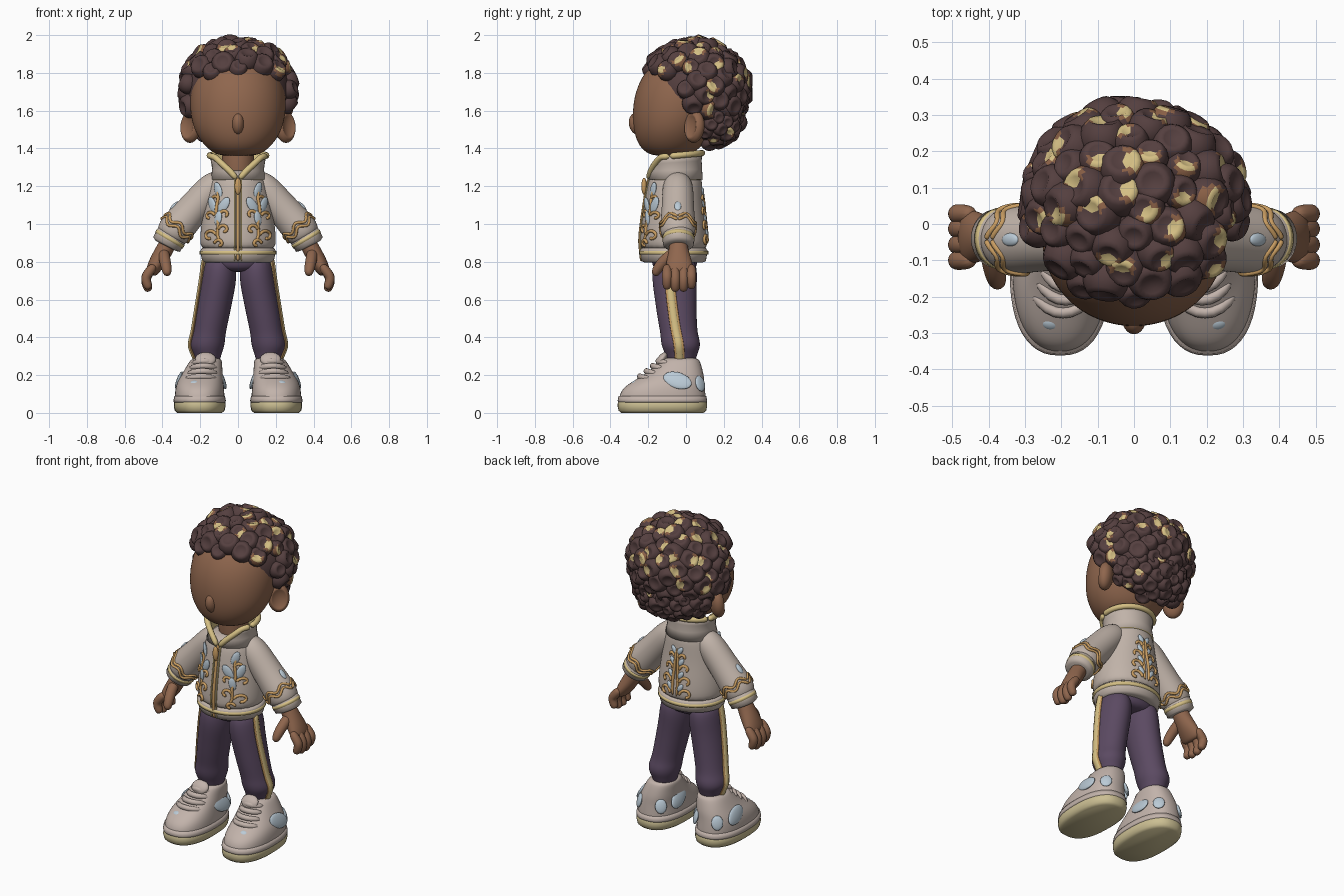
import bpy, bmesh, math, random
from mathutils import Vector, Matrix

random.seed(4)
if bpy.data.objects.get("Cube"):
    bpy.data.objects.remove(bpy.data.objects["Cube"], do_unlink=True)

def material(name, *rgb):
    m = bpy.data.materials.new(name)
    m.use_nodes = True
    m.diffuse_color = (*rgb, 1)
    m.node_tree.nodes["Principled BSDF"].inputs["Base Color"].default_value = (*rgb, 1)
    return m

SKIN = material("brown skin", .275, .133, .075)
HAIR = material("dark hair", .09, .05, .05)
COPPER = material("copper hair", .25, .115, .06)
PALE = material("pale gold", .66, .52, .23)
GOLD = material("gold thread", .58, .335, .12)
CREAM = material("cream cloth", .53, .45, .395)
PURPLE = material("purple cloth", .105, .068, .122)
BLUE = material("pale blue", .5, .6, .68)
LEATHER = material("shoe leather", .54, .45, .405)
SOLE = material("sole rubber", .6, .52, .29)

def finish(name, bm, mats, mirror=False, sub=0):
    me = bpy.data.meshes.new(name)
    bm.to_mesh(me)
    bm.free()
    me.shade_smooth()
    ob = bpy.data.objects.new(name, me)
    bpy.context.scene.collection.objects.link(ob)
    for m in mats:
        me.materials.append(m)
    if mirror:
        ob.modifiers.new("mirror", 'MIRROR').use_mirror_merge = False
    if sub:
        s = ob.modifiers.new("smooth", 'SUBSURF')
        s.levels = s.render_levels = sub
    return ob

def loft(name, rings, mat, mirror=False, sub=2, n=20, power=2, flat=False):
    """Skin rings (x, y, z, width, depth) along their path, or in level slices."""
    bm = bmesh.new()
    pts = [Vector(r[:3]) for r in rings]
    loops = []
    for i, r in enumerate(rings):
        t = Vector((0, 0, 1)) if flat else (pts[min(i + 1, len(pts) - 1)] - pts[max(i - 1, 0)]).normalized()
        ref = Vector((0, 1, 0)) if abs(t.y) < .95 else Vector((1, 0, 0))
        u = (ref - t * ref.dot(t)).normalized()
        v = u.cross(t)
        loops.append([])
        for k in range(n):
            a = math.tau * k / n
            c, s = [math.copysign(abs(w) ** (2 / power), w) for w in (math.cos(a), math.sin(a))]
            loops[-1].append(bm.verts.new(pts[i] + v * r[3] * c + u * r[4] * s))
    for a, b in zip(loops, loops[1:]):
        for k in range(n):
            j = (k + 1) % n
            bm.faces.new((a[k], a[j], b[j], b[k]))
    bm.faces.new(loops[0][::-1])
    bm.faces.new(loops[-1])
    bmesh.ops.recalc_face_normals(bm, faces=bm.faces)
    return finish(name, bm, [mat], mirror, sub)

def cord(name, pts, r, mat, mirror=True):
    return loft(name, [(*p, r, r) for p in pts], mat, mirror, sub=1, n=6)

def add_ball(bm, loc, scale, normal, tilt=0, dimple=1, tipped=False, seg=16):
    """Squashed ball facing along normal, hollowed above the dimple height."""
    verts = bmesh.ops.create_uvsphere(bm, u_segments=seg, v_segments=seg - 2, radius=1)["verts"]
    if tipped:
        for f in {f for v in verts for f in v.link_faces}:
            c = f.calc_center_median()
            near = c.x * .5 + c.z * .87
            f.material_index = 2 if near > .88 else 1 if near > .7 and c.x > .1 else 0
    for v in verts:
        v.co.z = min(v.co.z, 2 * dimple - v.co.z)
    rot = Vector(normal).to_track_quat('Z', 'Y').to_matrix().to_4x4()
    mat = Matrix.Translation(loc) @ rot @ Matrix.Rotation(tilt, 4, 'Z') @ Matrix.Diagonal((*scale, 1))
    bmesh.ops.transform(bm, matrix=mat, verts=verts)

def ball(name, loc, scale, mat, normal=(0, 0, 1), mirror=False, seg=20, **kw):
    bm = bmesh.new()
    add_ball(bm, loc, scale, normal, seg=seg, **kw)
    return finish(name, bm, [mat], mirror)

# Head, nose, ears and neck
loft("head", [(0, -.09, 1.36, .08, .07), (0, -.085, 1.375, .13, .125), (0, -.08, 1.42, .185, .175),
              (0, -.07, 1.5, .236, .21), (0, -.045, 1.6, .256, .24), (0, -.025, 1.7, .254, .245),
              (0, -.01, 1.8, .225, .215), (0, .01, 1.9, .14, .14)], SKIN, n=32, flat=True)
ball("nose", (0, -.256, 1.53), (.034, .06, .046), SKIN, (0, -.97, -.26), seg=28)
ball("ears", (.25, .045, 1.515), (.062, .086, .045), SKIN, (.66, -.72, .1), True, dimple=.68, seg=28)
loft("neck", [(0, -.045, 1.2, .085, .085), (0, -.045, 1.32, .085, .085), (0, -.045, 1.48, .09, .09)], SKIN)

# Hair: two scalp caps covered with round curls, some with light hollow tips
curls = bmesh.new()
for centre, radii, count, size in (((0, .046, 1.715), (.272, .256, .23), 135, .06),
                                   ((0, .125, 1.56), (.225, .152, .125), 90, .046)):
    ball("scalp_hair", centre, radii, HAIR, seg=32)
    crown = size > .05
    for i in range(count):
        h = 1 - 2 * (i + .5) / count
        a = i * math.pi * (3 - math.sqrt(5))
        d = Vector((math.sqrt(1 - h * h) * math.cos(a), math.sqrt(1 - h * h) * math.sin(a), h))
        p = Vector(centre) + d * Vector(radii)
        if (p.y < -.015 and p.z < 1.8) or (p.z < 1.62 and p.y < .1) or (not crown and p.z > 1.64):
            continue
        s = size * random.uniform(.82, 1.12)
        n = d + Vector([random.uniform(-.35, .35) for _ in range(3)])
        add_ball(curls, p, (s, s, s), n, random.uniform(0, 6), .8, random.random() < (.5 if crown else .15))
finish("hair_curls", curls, [HAIR, COPPER, PALE])

# Jacket body and hem
TORSO = [(0, -.065, .85, .19, .172), (0, -.065, .9, .205, .182), (0, -.065, 1, .196, .172), (0, -.065, 1.1, .178, .157),
         (0, -.06, 1.2, .158, .147), (0, -.055, 1.25, .14, .138), (0, -.05, 1.29, .1, .1)]
loft("jacket_body", TORSO, CREAM, n=28, flat=True)
loft("jacket_hem", [(0, -.065, z, rx, rx - .02) for z, rx in ((.795, .17), (.803, .19), (.86, .2), (.872, .19))],
     CREAM, sub=0, n=48, flat=True)
loft("hem_stripe", [(0, -.065, z, .203, .183) for z in (.838, .858)], PALE, sub=0, n=48, flat=True)

# Open collar with a pale lining and rim
bm = bmesh.new()
rows = []
for z, rx, ry, gap in ((1.235, .15, .144, .03), (1.29, .137, .14, .3), (1.335, .143, .138, .65), (1.375, .15, .14, .95)):
    angles = [(math.pi - gap) * (k / 20 - 1) for k in range(41)]
    rows.append([bm.verts.new((rx * math.sin(a), -.055 + ry * math.cos(a), z - (z - 1.235) * .09 * (1 - math.cos(a))))
                 for a in angles])
for lo, hi in zip(rows, rows[1:]):
    for k in range(40):
        bm.faces.new((lo[k], hi[k], hi[k + 1], lo[k + 1]))
edge = [r[0] for r in rows[:-1]] + rows[-1] + [r[-1] for r in rows[-2::-1]]
cord("collar_rim", [v.co.copy() for v in edge], .02, PALE, False)
solid = finish("collar", bm, [CREAM, PALE]).modifiers.new("thickness", 'SOLIDIFY')
solid.thickness = .02
solid.material_offset = solid.material_offset_rim = 1

def on_torso(x, z, side):
    """Point and normal on the jacket front (-1) or back (1)."""
    a, b = next((p, q) for p, q in zip(TORSO, TORSO[1:]) if z <= q[2])
    f = max(0, (z - a[2]) / (b[2] - a[2]))
    y, rx, ry = [a[i] + (b[i] - a[i]) * f for i in (1, 3, 4)]
    dy = side * ry * math.sqrt(max(0, 1 - (x / rx) ** 2))
    return Vector((x, y + dy, z)), Vector((x / rx ** 2, dy / ry ** 2, 0))

def vine(name, pts, side):
    cord(name, [on_torso(x, z, side)[0] for x, z in pts], .0105, GOLD)

def scroll(cx, cz, r, start, turn):
    return [(cx + r * (1 - k / 14) * math.cos(start + turn * k / 10),
             cz + r * (1 - k / 14) * math.sin(start + turn * k / 10)) for k in range(11)]

def leaf(name, x, z, side, tilt, size):
    p, n = on_torso(x, z, side)
    ball(name, p, (.021 * size, .04 * size, .009), BLUE, n, True, tilt=tilt)

# Zip and pull
for x, r, mat in ((0, .011, GOLD), (.018, .005, PALE)):
    cord("zip", [on_torso(x, .8 + .045 * k, -1)[0] for k in range(11)], r, mat, x > 0)
ball("zip_pull", (0, -.222, 1.2), (.018, .014, .045), GOLD)

# Embroidery on the front and back
vine("front_stem", [(.08, .89), (.12, .94), (.095, 1), (.125, 1.07), (.1, 1.13), (.11, 1.2)], -1)
for cx, cz, r, turn in ((.15, .935, .036, -5), (.075, .97, .03, 5), (.1, .895, .027, 5), (.15, 1.04, .028, -4.5),
                        (.07, 1.05, .026, 4.5), (.125, 1.13, .022, -4)):
    vine("front_scroll", scroll(cx, cz, r, 3 if turn < 0 else 0, turn), -1)
for x, z, tilt, size in ((.105, 1.18, -.4, 1.1), (.075, 1.1, .6, 1.2), (.135, 1.1, -.5, 1.2), (.105, 1.03, .2, 1)):
    leaf("front_leaf", x, z, -1, tilt, size)
vine("back_stem", [(.012, .89), (.02, .97), (.012, 1.05), (.004, 1.19)], 1)
for cx, cz, r, turn in ((.07, .91, .04, -5), (.065, .985, .038, -4.5), (.055, 1.06, .034, -4), (.04, 1.13, .026, -3.5)):
    vine("back_scroll", scroll(cx, cz, r, 3.3, turn), 1)
    leaf("back_leaf", cx * .5, cz + .04, 1, .6, .7)

# Sleeves, cuffs and sleeve embroidery
loft("sleeves", [(x, -.043, z, r, r) for x, z, r in
                 ((.07, 1.24, .06), (.13, 1.2, .084), (.205, 1.115, .085), (.275, 1.035, .09),
                  (.325, .98, .097), (.352, .94, .088), (.36, .925, .07))], CREAM, True)
for name, mat, rings in (("cuffs", CREAM, ((.343, .955, .07), (.348, .945, .083), (.378, .892, .081), (.382, .884, .06))),
                         ("cuff_stripes", PALE, ((.356, .93, .085), (.366, .913, .085)))):
    loft(name, [(x, -.04, z, r, r) for x, z, r in rings], mat, True, sub=0, n=32)
axis, across = Vector((.67, 0, -.74)), Vector((.74, 0, .67))
for shift in (0, .024):
    wave = [Vector((.311, -.043, .992)) + axis * (shift + .016 * math.cos(6 * a)) + across * math.cos(a) * .094
            + Vector((0, math.sin(a) * .094, 0)) for a in [math.tau * k / 36 for k in range(37)]]
    cord("sleeve_braid", wave, .0095, GOLD)
ball("sleeve_leaf", Vector((.275, -.043, 1.035)) + across * .088, (.018, .032, .01), BLUE, across, True)

# Hands
loft("palms", [(.365, -.04, .91, .045, .05), (.385, -.04, .87, .047, .05), (.42, -.037, .81, .046, .066),
               (.45, -.035, .76, .038, .077), (.465, -.035, .73, .026, .067)], SKIN, True)
for y, drop in ((-.1, .012), (-.057, 0), (-.013, 0), (.028, .015)):
    loft("fingers", [(x, y, z, r, r) for x, z, r in
                     ((.44, .785, .022), (.475, .74, .028), (.49, .705 + drop, .027),
                      (.483, .672 + drop, .026), (.468, .642 + drop, .02))], SKIN, True, n=12)
loft("thumbs", [(.395, -.05, .86, .03, .03), (.39, -.1, .82, .032, .032), (.38, -.145, .775, .03, .03),
                (.372, -.17, .725, .022, .022)], SKIN, True, n=12)

# Trousers with side stripes
loft("trouser_seat", [(0, -.06, .9, .15, .12), (0, -.06, .82, .18, .125), (0, -.06, .775, .172, .12),
                      (0, -.06, .745, .11, .09)], PURPLE, flat=True)
LEG = [(.098, -.06, .83, .07, .1), (.098, -.06, .76, .091, .122), (.105, -.06, .68, .095, .118),
       (.12, -.055, .6, .093, .111), (.138, -.047, .5, .091, .105), (.153, -.037, .42, .088, .099),
       (.16, -.03, .385, .093, .105), (.165, -.026, .345, .092, .102), (.162, -.025, .31, .074, .084), (.16, -.025, .25, .06, .07)]
loft("trouser_legs", LEG, PURPLE, True, flat=True)
for name, w, d, mat in (("stripe_edges", .008, .029, GOLD), ("side_stripes", .013, .021, PALE)):
    loft(name, [(.179, -.08, .83, w, d)] + [(x + rx - .001, y - .045 * z + .005, z, w, d) for x, y, z, rx, ry in LEG[1:]],
         mat, True, n=10, sub=1)

# Shoes
loft("shoe_soles", [(.203, -.125, z, rx, rx + .1) for z, rx in ((0, .118), (.012, .132), (.035, .137), (.055, .136), (.07, .128))],
     SOLE, True, sub=0, n=48, power=2.4, flat=True)
loft("shoe_uppers", [(.203, -.125, .05, .128, .228), (.203, -.125, .08, .133, .231), (.203, -.12, .125, .13, .222),
                     (.2, -.095, .165, .122, .193), (.19, -.065, .2, .11, .16), (.18, -.045, .24, .097, .13),
                     (.17, -.033, .275, .086, .107), (.165, -.03, .295, .07, .09)], LEATHER, True, n=28, power=2.3, flat=True)
loft("shoe_welts", [(.203, -.125, z, r, r + .098) for z, r in ((.055, .136), (.065, .139), (.09, .134))],
     LEATHER, True, sub=0, n=48, power=2.4, flat=True)
ball("shoe_tongues", (.172, -.128, .285), (.055, .042, .022), LEATHER, (0, -.8, .6), True)
for y, z, x, w in ((-.248, .19, .195, .085), (-.213, .218, .188, .08), (-.18, .246, .182, .074), (-.15, .272, .176, .068)):
    cord("shoe_laces", [(x - w, y + .06, z - .012), (x - w * .5, y + .01, z), (x, y, z + .005),
                        (x + w * .5, y + .01, z), (x + w, y + .06, z - .012)], .019, LEATHER)
for side in (-1, 1):
    ball("shoe_side_panels", (.197 + side * .115, -.045, .172), (.045, .078, .014), BLUE,
         (side, 0, .36), True, tilt=1.25 * side)
    ball("shoe_heel_panels", (.195 + side * .074, .075, .155), (.034, .043, .012), BLUE, (side * .75, .8, .3), True)
ball("shoe_toe_spots", (.23, -.274, .157), (.026, .02, .012), BLUE, (.1, -.5, .85), True)
